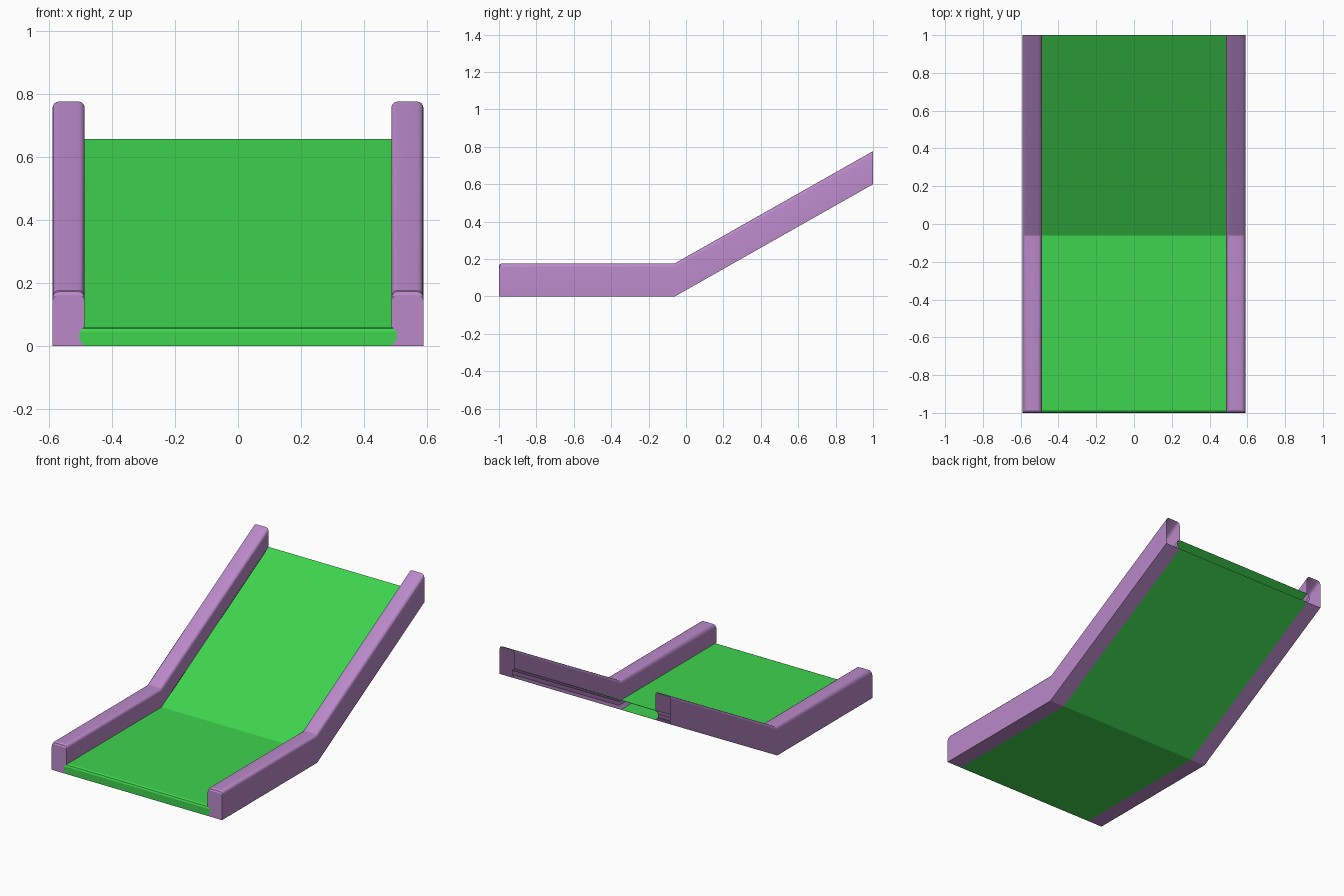
import bpy, math

if "Cube" in bpy.data.objects:
    bpy.data.objects.remove(bpy.data.objects["Cube"])

BEND, RISE = -0.06, 0.6      # where the slope starts, and how high it climbs
INNER, OUTER, TOP, R = 0.488, 0.59, 0.177, 0.02


def material(name, rgb):
    lin = [c / 12.92 if c <= 0.04045 else ((c + 0.055) / 1.055) ** 2.4
           for c in (v / 255 for v in rgb)]
    m = bpy.data.materials.new(name)
    m.diffuse_color = (*lin, 1)
    m.use_nodes = True
    m.node_tree.nodes["Principled BSDF"].inputs["Base Color"].default_value = m.diffuse_color
    return m


def add_object(name, verts, faces, mat):
    me = bpy.data.meshes.new(name)
    me.from_pydata(verts, [], faces)
    me.materials.append(mat)
    ob = bpy.data.objects.new(name, me)
    bpy.context.collection.objects.link(ob)
    bpy.context.view_layer.objects.active = ob
    ob.select_set(True)
    bpy.ops.object.shade_smooth_by_angle(angle=math.radians(25))
    ob.select_set(False)
    return ob


def corner(cx, cz, start):
    return [(cx + R * math.cos(math.radians(start + a)),
             cz + R * math.sin(math.radians(start + a))) for a in (0, 22.5, 45, 67.5, 90)]


green = material("green", (63, 212, 78))
purple = material("purple", (186, 137, 201))

# Side rails: rounded profile with a notch for the floor, open at the high end
profile = ([(INNER, 0), (OUTER, 0)]
           + corner(OUTER - R, TOP - R, 0) + corner(INNER + R, TOP - R, 90)
           + [(INNER, 0.06), (0.505, 0.045), (0.505, 0.02)])
# stations along the length: y, lift, drop of the top edge (front bevel)
stations = [(-1, 0, 0.015), (-0.995, 0, 0.005), (-0.985, 0, 0), (BEND, 0, 0), (1, RISE, 0)]
n = len(profile)
verts = [(x, y, z + lift - (drop if z > 0.1 else 0))
         for y, lift, drop in stations for x, z in profile]
faces = [tuple(range(n))]
for s in range(len(stations) - 1):
    for j in range(n):
        k = (j + 1) % n
        faces.append((s * n + j, (s + 1) * n + j, (s + 1) * n + k, s * n + k))
rails = add_object("side_rails", verts, faces, purple)
mirror = rails.modifiers.new("mirror", 'MIRROR')
mirror.use_mirror_merge = False

# Floor: underside, front lip and top surface as one strip (y, z, half width)
path = [(1, RISE, INNER), (BEND, 0, INNER), (-1, 0, INNER), (-1, 0.02, 0.505),
        (-1, 0.045, 0.505), (-0.995, 0.055, 0.494), (-0.985, 0.06, INNER),
        (BEND, 0.06, INNER), (1, RISE + 0.058, INNER)]
verts = [(s * w, y, z) for y, z, w in path for s in (-1, 1)]
faces = [(2 * i, 2 * i + 1, 2 * i + 3, 2 * i + 2) for i in range(len(path) - 1)]
add_object("slide_floor", verts, faces, green)
